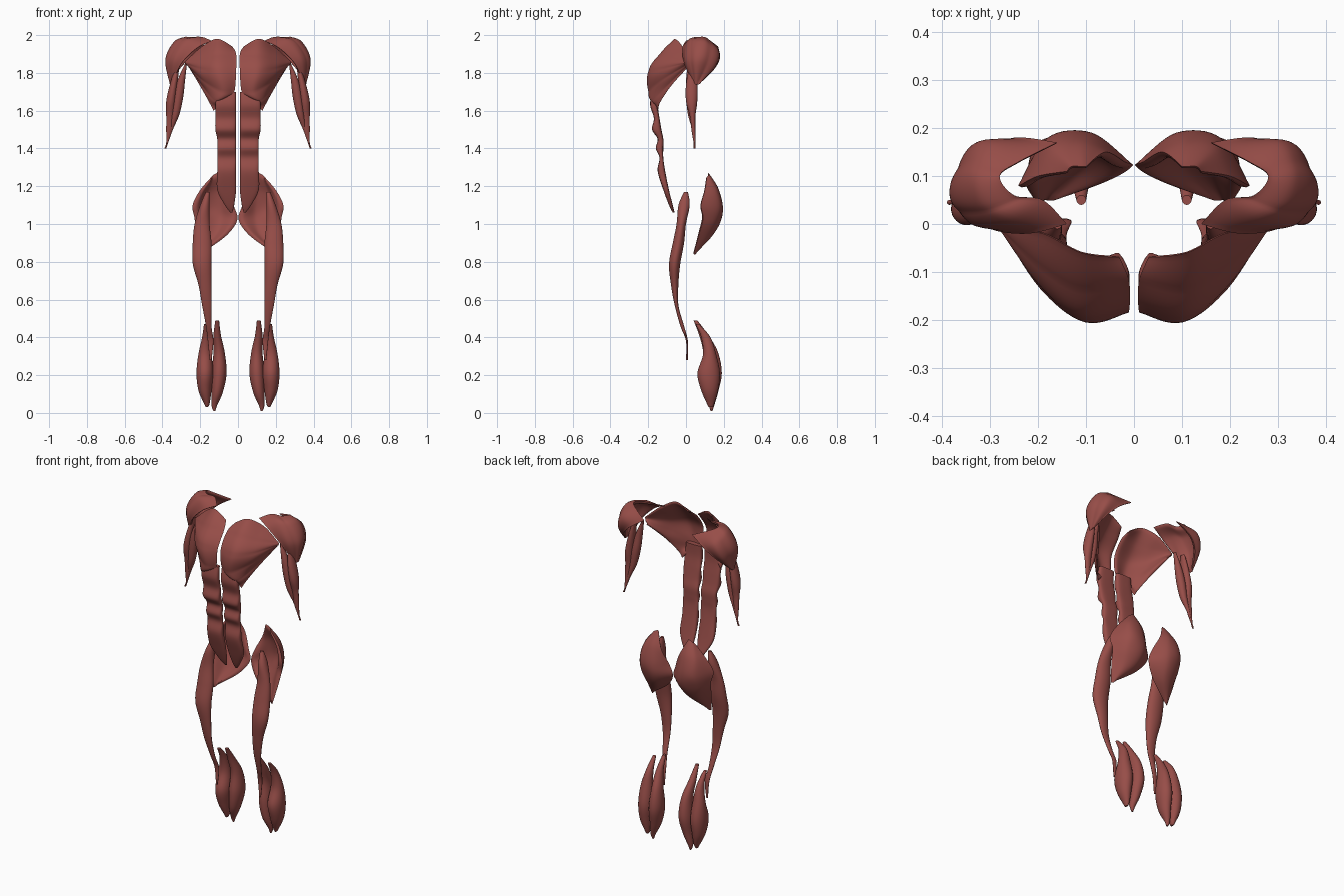
import bpy
import bmesh
import math
from mathutils import Vector

default_cube = bpy.data.objects.get("Cube")
if default_cube:
    bpy.data.objects.remove(default_cube, do_unlink=True)

CM = 0.01  # control points below are in hundredths of a unit

muscle_red = bpy.data.materials.new("muscle_red")
muscle_red.use_nodes = True
colour = (0.31, 0.075, 0.065, 1)
muscle_red.diffuse_color = colour
shader = muscle_red.node_tree.nodes["Principled BSDF"]
shader.inputs["Base Color"].default_value = colour
shader.inputs["Roughness"].default_value = 0.6


def smooth_path(points, steps):
    """Catmull-Rom curve through the points, in any number of dimensions."""
    points = [Vector(p) for p in points]
    padded = [points[0]] + points + [points[-1]]
    path = []
    for a, b, c, d in zip(padded, padded[1:], padded[2:], padded[3:]):
        for step in range(steps):
            t = step / steps
            path.append(b + (c - a) * (t / 2)
                        + (a * 2 - b * 5 + c * 4 - d) * (t * t / 2)
                        + (b * 3 - a - c * 3 + d) * (t ** 3 / 2))
    path.append(points[-1])
    return path


def skin(name, rings):
    """Join rings into a closed smooth surface, mirrored to both sides."""
    bm = bmesh.new()
    loops = [[bm.verts.new(p * CM) for p in ring] for ring in rings]
    count = len(loops[0])
    for low, high in zip(loops, loops[1:]):
        for i in range(count):
            j = (i + 1) % count
            bm.faces.new((low[i], low[j], high[j], high[i]))
    for end in (loops[0], loops[-1]):
        for i in range(count // 2 - 1):
            bm.faces.new((end[i], end[i + 1], end[-2 - i], end[-1 - i]))
    bmesh.ops.recalc_face_normals(bm, faces=bm.faces)
    mesh = bpy.data.meshes.new(name)
    bm.to_mesh(mesh)
    bm.free()
    mesh.materials.append(muscle_red)
    muscle = bpy.data.objects.new(name, mesh)
    bpy.context.collection.objects.link(muscle)
    mirror = muscle.modifiers.new("both_sides", 'MIRROR')
    mirror.use_mirror_merge = False
    bpy.ops.object.select_all(action='DESELECT')
    muscle.select_set(True)
    bpy.context.view_layer.objects.active = muscle
    bpy.ops.object.shade_smooth_by_angle(angle=math.radians(50))


def belly(name, stations, squareness=1.0, sides=24):
    """Spindle muscle from stations of (x min, x max, y min, y max, z)."""
    def rounded(value):
        return math.copysign(abs(value) ** squareness, value)

    rings = []
    for x0, x1, y0, y1, z in smooth_path(stations, 6):
        ring = []
        for i in range(sides):
            angle = math.tau * (i + 0.5) / sides
            ring.append(Vector(((x0 + x1) / 2 + rounded(math.cos(angle)) * (x1 - x0) / 2,
                                (y0 + y1) / 2 + rounded(math.sin(angle)) * (y1 - y0) / 2,
                                z)))
        rings.append(ring)
    skin(name, rings)


def fan(name, strands, core, thickness, bundles=0, ridge=0.0):
    """Curved muscle sheet through strands, thickened towards a core point."""
    core = Vector(core)
    fibres = [smooth_path(strand, 8) for strand in strands]
    columns = [smooth_path(column, 8) for column in zip(*fibres)]
    across, along = len(columns[0]), len(columns)
    rings = []
    for j in range(across):
        v = j / (across - 1)
        outer, inner = [], []
        for i in range(along):
            u = i / (along - 1)
            point = columns[i][j]
            inward = (core - point).normalized()
            body = math.sqrt(max(0.0, math.sin(math.pi * u) * math.sin(math.pi * v)))
            groove = abs(math.sin(math.pi * bundles * v)) - 1 if bundles else 0
            outer.append(point - inward * (ridge * groove * body))
            inner.append(point + inward * (thickness * (0.2 + 0.8 * body)))
        rings.append(outer + inner[::-1])
    skin(name, rings)


# Chest: strands run from breastbone to upper arm, collarbone downwards
fan("pectorals", [
    [(3, -7, 194), (11, -6, 198), (19, -2, 194), (27, -1, 187)],
    [(1, -12, 190), (11, -14, 190), (20, -9, 188), (28, -1, 186)],
    [(1, -18, 181), (11, -20, 181), (20, -13, 182), (28, -1, 185)],
    [(2, -18, 170), (9, -20, 170), (19, -13, 176), (27, 0, 184)],
    [(6, -17, 167), (12, -18, 165), (19, -10, 173), (26, 0, 183)],
    [(13, -15, 160), (15, -14, 164), (20, -8, 173), (26, 1, 183)],
], core=(12, 2, 184), thickness=2.5, bundles=5, ridge=0.4)

# Shoulder cap: strands from collarbone and shoulder blade to the arm
fan("deltoids", [
    [(14, 0, 197), (22, -2, 193), (30, -1, 185), (34, 3, 176)],
    [(19, 5, 199), (27, 1, 197), (34, 0, 187), (35, 4, 175)],
    [(25, 6, 199), (32, 4, 197), (38, 4, 187), (36, 5, 174)],
    [(28, 10, 199), (34, 11, 196), (38, 10, 187), (36, 6, 174)],
    [(24, 13, 197), (31, 17, 192), (35, 15, 184), (36, 7, 174)],
    [(16, 17, 194), (25, 18, 188), (31, 15, 182), (35, 8, 175)],
], core=(28, 6, 184), thickness=3, bundles=3, ridge=0.8)

# Upper arm: two heads meeting in one tendon
belly("biceps_outer_head", [
    (31, 33, 2, 5, 184), (32, 36, 0, 6, 174), (33, 38, 0, 6, 165),
    (34, 38, 2, 5, 157), (35, 38, 3, 5, 149), (37, 38, 4, 5, 143),
    (38, 39, 4, 5, 140)])
belly("biceps_inner_head", [
    (27, 28, 1, 3, 185), (28, 32, 0, 4, 176), (29, 34, 0, 5, 167),
    (31, 35, 1, 5, 158), (34, 36, 3, 5, 151), (36, 37, 4, 5, 146)])

# Abdomen: segmented strap narrowing to the pelvis
belly("abdominals", [
    (1, 11, -18, -15, 170), (1, 12, -19, -15, 163), (1, 12, -17, -14, 156),
    (1, 12, -18, -13, 150), (1, 11, -15, -12, 145), (1, 11, -16, -12, 140),
    (1, 11, -14, -12, 135), (1, 11, -15, -11, 128), (1, 11, -12, -9, 118),
    (2, 7, -9, -7, 110), (3, 4, -7, -6, 106)], squareness=0.6)

# Buttocks: rows from the hip crest down to the thigh, inner to outer
fan("gluteals", [
    [(10, 12, 127), (11, 12, 127), (13, 12, 126), (14, 11, 125)],
    [(6, 15, 118), (11, 17, 119), (17, 16, 118), (20, 10, 118)],
    [(2, 13, 109), (9, 19, 109), (18, 18, 109), (24, 8, 110)],
    [(0.4, 12, 102), (9, 18, 101), (18, 16, 101), (23, 9, 103)],
    [(6, 9, 94), (11, 13, 93), (17, 12, 93), (22, 7, 95)],
    [(17, 5, 86), (18, 5, 85), (19, 5, 84), (20, 4, 84)],
], core=(12, 2, 106), thickness=4)

# Front of thigh: long spindle ending in the knee tendon
belly("front_thigh_muscles", [
    (15, 17, -1, 1, 117), (15, 20, -4, 2, 110), (15, 23, -5, 0, 100),
    (14, 24, -7, -1, 90), (14, 24, -9, -3, 79), (14, 21, -8, -4, 68),
    (14, 19, -6, -4, 57), (14, 17, -3, -1, 46), (13, 16, 0, 1, 38),
    (14, 15, 0, 1, 28)])

# Calf: two heads side by side
belly("calf_inner_head", [
    (10, 12, 4, 6, 49), (9, 13, 7, 12, 41), (7, 13, 9, 17, 32),
    (6, 14, 8, 19, 21), (8, 14, 9, 17, 11), (11, 14, 12, 15, 4),
    (12, 13, 13, 14, 1)])
belly("calf_outer_head", [
    (16, 18, 5, 7, 47), (15, 19, 8, 13, 40), (14, 21, 9, 16, 31),
    (13, 22, 6, 18, 21), (14, 21, 8, 17, 12), (15, 18, 11, 15, 5),
    (16, 17, 12, 14, 3)])
